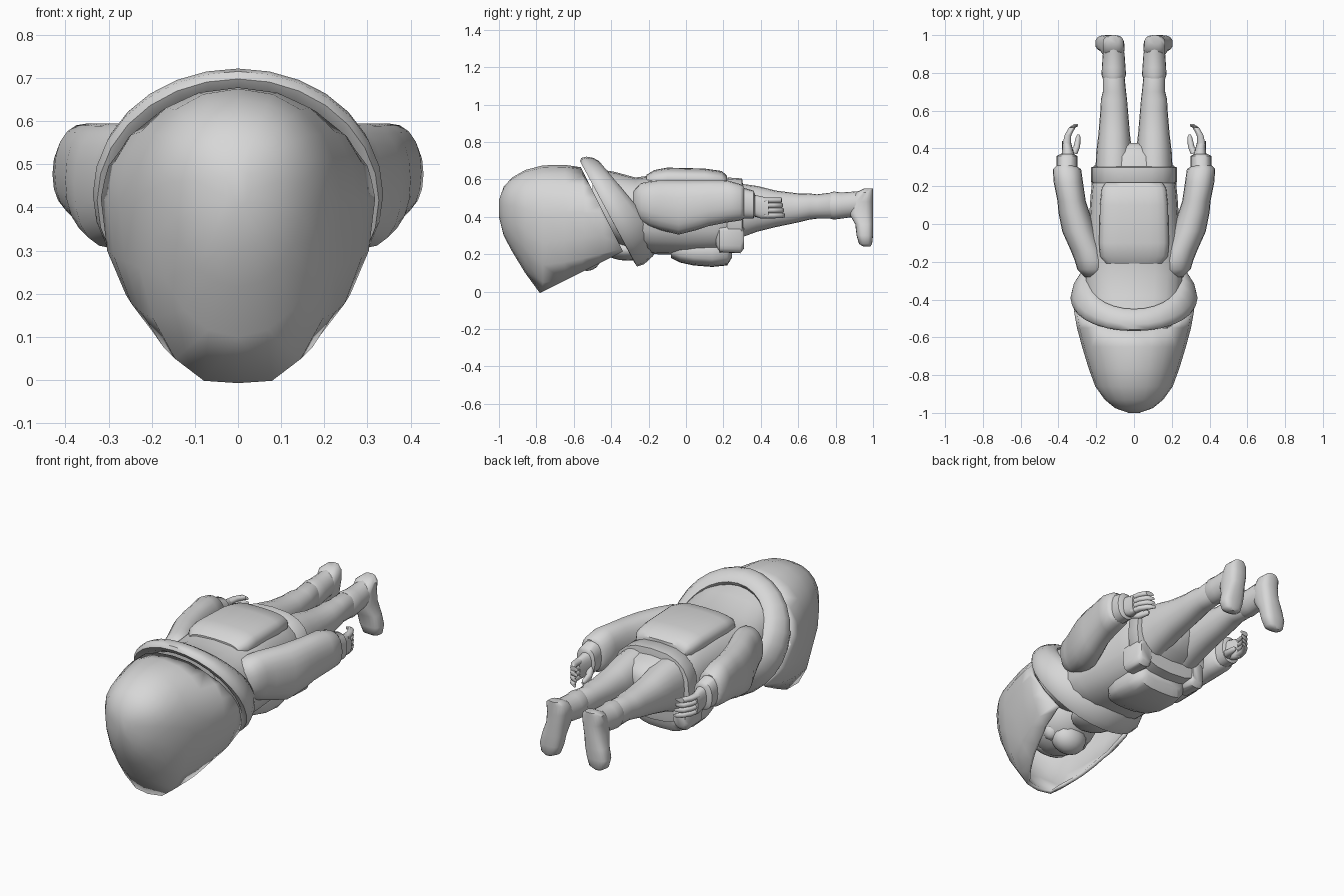
import bpy, bmesh, math
from mathutils import Vector

cube = bpy.data.objects.get("Cube")
if cube:
    bpy.data.objects.remove(cube)

SEGMENTS = 20
grey = bpy.data.materials.new("plain grey")
grey.use_nodes = True
COLOUR = (0.68, 0.68, 0.68, 1)
grey.diffuse_color = COLOUR
grey.node_tree.nodes["Principled BSDF"].inputs["Base Color"].default_value = COLOUR


def finish(name, bm, mirror=False, angle=50):
    """Turn a bmesh into a named, smooth shaded object."""
    bmesh.ops.recalc_face_normals(bm, faces=bm.faces)
    mesh = bpy.data.meshes.new(name)
    bm.to_mesh(mesh)
    bm.free()
    obj = bpy.data.objects.new(name, mesh)
    bpy.context.collection.objects.link(obj)
    mesh.materials.append(grey)
    bpy.ops.object.select_all(action='DESELECT')
    obj.select_set(True)
    bpy.context.view_layer.objects.active = obj
    bpy.ops.object.shade_smooth_by_angle(angle=math.radians(angle))
    if mirror:
        obj.modifiers.new("mirror", 'MIRROR')
    return obj


def skin(bm, rings, cap=True, closed=False):
    """Bridge a list of vertex rings with quads."""
    pairs = list(zip(rings, rings[1:]))
    if closed:
        pairs.append((rings[-1], rings[0]))
    for a, b in pairs:
        for i in range(len(a)):
            j = (i + 1) % len(a)
            bm.faces.new((a[i], a[j], b[j], b[i]))
    if cap:
        bm.faces.new(rings[0])
        bm.faces.new(rings[-1])


def loft(sections, axis='y', power=1.0, middle=0.5):
    """Sections are (station, x min, x max, low, high) across the given axis."""
    bm = bmesh.new()
    rings = []
    for station, left, right, low, high in sections:
        centre = low + (high - low) * middle
        ring = []
        for k in range(SEGMENTS):
            a = math.tau * k / SEGMENTS
            c, s = math.cos(a), math.sin(a)
            c = math.copysign(abs(c) ** power, c)
            s = math.copysign(abs(s) ** power, s)
            x = (left + right) / 2 + c * (right - left) / 2
            v = centre + s * (high - centre if s > 0 else centre - low)
            co = (x, station, v) if axis == 'y' else (x, v, station)
            ring.append(bm.verts.new(co))
        rings.append(ring)
    skin(bm, rings)
    return bm


def both(sections):
    """Expand (station, half width, low, high) to symmetric sections."""
    return [(t, -w, w, lo, hi) for t, w, lo, hi in sections]


def blob(name, centre, size, mirror=False):
    bm = bmesh.new()
    bmesh.ops.create_uvsphere(bm, u_segments=14, v_segments=9, radius=1)
    for v in bm.verts:
        v.co = Vector(a * b for a, b in zip(v.co, size)) + Vector(centre)
    return finish(name, bm, mirror)


# Hood: egg loft sliced open over the face and at the neck
bm = loft(both([
    (-1, .03, .4, .49), (-.975, .1, .3, .56), (-.93, .155, .215, .61),
    (-.86, .205, .1, .65), (-.765, .24, -.03, .675), (-.65, .275, -.01, .678),
    (-.55, .302, .02, .665), (-.46, .318, .055, .645), (-.36, .305, .1, .61),
    (-.25, .27, .15, .57)]), power=.94, middle=.62)
bmesh.ops.triangulate(bm, faces=bm.faces[:])
for point, normal in (((0, -.765, .001), (0, -.5, 1)), ((0, -.43, .4), (0, -1, -.5))):
    bmesh.ops.bisect_plane(bm, geom=bm.verts[:] + bm.edges[:] + bm.faces[:],
                           plane_co=point, plane_no=normal, clear_inner=True)
bmesh.ops.remove_doubles(bm, verts=bm.verts[:], dist=.02)
hood = finish("hood", bm)
shell = hood.modifiers.new("cloth thickness", 'SOLIDIFY')
shell.thickness = .02
shell.offset = -1

# Face and breathing mask inside the hood
blob("face", (0, -.6, .35), (.2, .22, .2))
blob("mask", (0, -.53, .195), (.1, .08, .085))
blob("cheek_filter", (.09, -.56, .23), (.05, .05, .06), mirror=True)
blob("brow", (0, -.69, .22), (.12, .05, .05))

# Tilted collar, narrow behind the head and broad on the chest
bm = bmesh.new()
rings = []
along = Vector((0, -.55, .83)).normalized()
across = Vector((0, .83, .55)).normalized()
for k in range(28):
    a = math.tau * k / 28
    out = Vector((1, 0, 0)) * math.cos(a) + along * math.sin(a)
    base = Vector((.285 * math.cos(a), -.355, .455)) + along * .278 * math.sin(a)
    breadth = .075 - .03 * math.sin(a)
    ring = []
    for j in range(10):
        b = math.tau * j / 10
        ring.append(bm.verts.new(base + across * breadth * math.sin(b)
                                 + out * (.042 * math.cos(b) - .03 * math.sin(b))))
    rings.append(ring)
skin(bm, rings, cap=False, closed=True)
finish("collar", bm)

# Jacket body and the skirt hem
finish("jacket", loft(both([
    (-.5, .23, .3, .66), (-.38, .255, .26, .64), (-.27, .265, .21, .61),
    (-.16, .26, .2, .625), (0, .24, .195, .635), (.15, .23, .2, .62),
    (.24, .22, .22, .6), (.28, .2, .27, .58)]), power=.75))
finish("hem", loft(both([
    (.21, .215, .23, .6), (.225, .228, .21, .61), (.3, .228, .22, .605),
    (.305, .2, .25, .57)]), power=.75))
finish("hips", loft(both([
    (.26, .2, .27, .58), (.36, .18, .32, .56), (.41, .09, .37, .53),
    (.43, .03, .41, .5)]), power=.85))

# Soft back panel, belly and hip pouches, scarf knot
finish("back_panel", loft(both([
    (-.21, .15, .54, .625), (-.17, .18, .54, .65), (-.1, .185, .54, .663),
    (.1, .18, .54, .658), (.19, .17, .54, .645), (.22, .15, .54, .62)]), power=.7))
finish("belly_pouch", loft(both([
    (-.08, .11, .18, .28), (-.03, .15, .155, .29), (.04, .165, .14, .29),
    (.14, .165, .132, .29), (.22, .15, .14, .29), (.245, .12, .18, .28)]), power=.65))
finish("hip_pouch", loft([
    (.16, .14, .2, .25, .34), (.18, .13, .225, .21, .36), (.29, .13, .225, .205, .36),
    (.31, .14, .21, .23, .34)], power=.6), mirror=True)
blob("collar_knot", (0, -.31, .225), (.13, .13, .06))

# Sleeves and cuffs
finish("sleeve", loft([
    (-.28, .16, .26, .42, .54), (-.24, .14, .3, .37, .58), (-.19, .14, .315, .345, .59),
    (-.14, .16, .335, .33, .595), (-.04, .2, .38, .305, .595), (.06, .235, .4, .33, .595),
    (.12, .255, .405, .35, .595), (.22, .27, .425, .37, .595), (.29, .28, .43, .38, .575),
    (.31, .31, .41, .39, .56)], power=.88), mirror=True)
finish("cuff", loft([
    (.29, .3, .41, .39, .56), (.36, .3, .41, .39, .54), (.37, .32, .39, .41, .52)],
    power=.85), mirror=True)

# Gloved hand with curled fingers and a thumb
finish("palm", loft([
    (.35, .31, .385, .41, .52), (.4, .325, .38, .39, .51), (.44, .335, .38, .39, .5)],
    power=.8), mirror=True)
for n in range(4):
    z = .407 + n * .027
    finish(f"finger_{n + 1}", loft([
        (.42, .335, .378, z - .015, z + .015), (.47, .332, .368, z - .015, z + .015),
        (.51, .31, .345, z - .014, z + .014), (.53 - .006 * n, .295, .315, z - .009, z + .009)]),
        mirror=True)
finish("thumb", loft([
    (.37, .3, .35, .4, .45), (.41, .285, .32, .39, .43), (.46, .283, .308, .39, .42),
    (.475, .29, .3, .395, .41)]), mirror=True)

# Trouser legs
finish("leg", loft([
    (.27, .008, .205, .28, .58), (.38, .01, .2, .32, .565), (.48, .022, .188, .345, .54),
    (.6, .032, .178, .37, .525), (.66, .037, .175, .385, .525), (.7, .042, .165, .39, .52),
    (.78, .05, .165, .39, .53), (.8, .06, .155, .4, .52)], power=.92), mirror=True)

# Boots: shaft along the leg, foot pointing down, flat sole at the end
finish("boot_shaft", loft([
    (.77, .05, .165, .39, .53), (.79, .042, .172, .385, .535), (.83, .045, .17, .39, .53),
    (.9, .05, .165, .4, .535), (.95, .06, .16, .41, .54)]), mirror=True)
finish("boot_foot", loft([
    (.24, .13, .17, .95, .985), (.255, .095, .195, .925, .995), (.3, .08, .205, .912, 1),
    (.36, .068, .19, .905, 1), (.42, .06, .17, .87, 1), (.48, .05, .165, .87, 1),
    (.53, .055, .165, .91, 1), (.55, .08, .14, .95, 1)], axis='z', power=.75), mirror=True)
